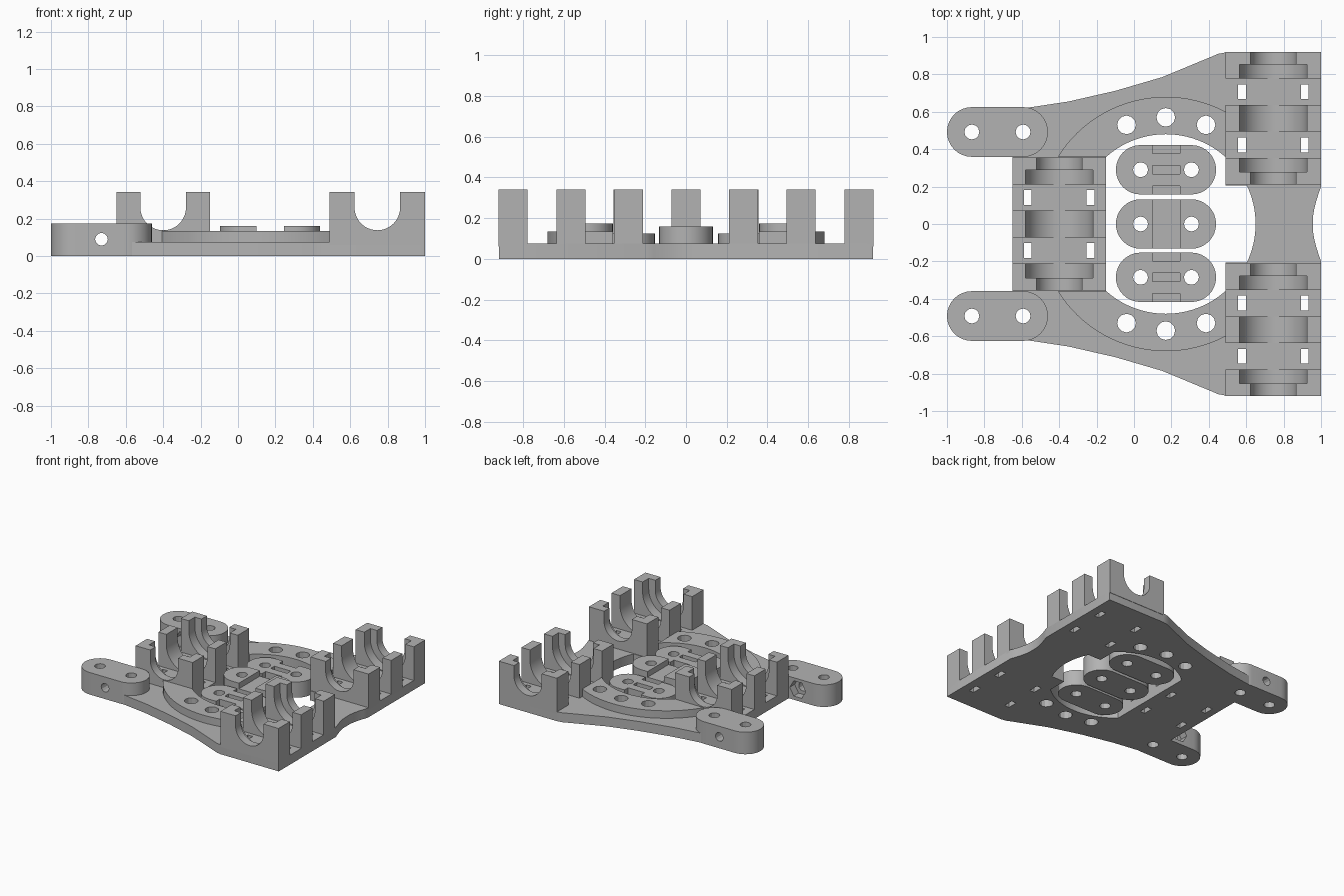
import bpy, bmesh
from math import sin, cos, pi, radians
from mathutils import Matrix

cube = bpy.data.objects.get("Cube")
if cube:
    bpy.data.objects.remove(cube, do_unlink=True)

grey = bpy.data.materials.new("plain grey")
grey.use_nodes = True
grey.diffuse_color = (0.45, 0.45, 0.45, 1)
grey.node_tree.nodes["Principled BSDF"].inputs["Base Color"].default_value = (0.45, 0.45, 0.45, 1)
parts = []


def prism(name, pts, lo, hi, axis="Z"):
    """Extrude an outline; axis Z takes (x, y) points, axis Y takes (x, z) points."""
    bm = bmesh.new()
    place = (lambda p: (p[0], p[1], lo)) if axis == "Z" else (lambda p: (p[0], lo, p[1]))
    face = bm.faces.new([bm.verts.new(place(p)) for p in pts])
    new = bmesh.ops.extrude_face_region(bm, geom=[face])["geom"]
    move = (0, 0, hi - lo) if axis == "Z" else (0, hi - lo, 0)
    bmesh.ops.translate(bm, vec=move, verts=[v for v in new if isinstance(v, bmesh.types.BMVert)])
    bmesh.ops.recalc_face_normals(bm, faces=bm.faces)
    mesh = bpy.data.meshes.new(name)
    bm.to_mesh(mesh)
    bm.free()
    mesh.materials.append(grey)
    obj = bpy.data.objects.new(name, mesh)
    bpy.context.collection.objects.link(obj)
    return obj


def arc(cx, cy, r, a0, a1, n):
    return [(cx + r * cos(radians(a0 + (a1 - a0) * i / n)),
             cy + r * sin(radians(a0 + (a1 - a0) * i / n))) for i in range(n + 1)]


def rect(x0, x1, y0, y1):
    return [(x0, y0), (x1, y0), (x1, y1), (x0, y1)]


def stadium(x0, x1, y, r):
    return arc(x0, y, r, 90, 270, 16) + arc(x1, y, r, -90, 90, 16)


def hole(x, y, r, lo=-0.1, hi=0.5, axis="Z", n=12):
    return prism("cutter", arc(x, y, r, 0, 360, n)[:-1], lo, hi, axis)


def part(obj, cutters=()):
    """Cut the holes, bake the result and drop the cutters."""
    for c in cutters:
        mod = obj.modifiers.new("cut", "BOOLEAN")
        mod.operation, mod.solver, mod.object = "DIFFERENCE", "EXACT", c
    if cutters:
        bpy.context.view_layer.update()
        baked = bpy.data.meshes.new_from_object(obj.evaluated_get(bpy.context.evaluated_depsgraph_get()))
        obj.modifiers.clear()
        obj.data = baked
        for c in cutters:
            bpy.data.objects.remove(c, do_unlink=True)
    parts.append(obj)


def mirrored(half):
    return half + [(x, -y) for x, y in reversed(half)]


# Bearing seats: centre x, centre y, half width
seats = [("left_rear", 0.745, 0.565, 0.255), ("left_front", 0.745, -0.565, 0.255),
         ("right", -0.4, 0, 0.25)]


def ring_holes():
    return [hole(x, s * y, 0.05) for s in (1, -1)
            for x, y in ((-0.04, 0.53), (0.17, 0.57), (0.385, 0.53))]


def arm_holes(s):
    return [hole(x, s * 0.492, 0.04) for x in (-0.867, -0.593)]


# Base plate with waisted edge, central opening, tie slots and screw holes
waist = [(1 - 0.045 * cos(pi * y / 0.4), y) for y in (0.0, 0.04, 0.08, 0.12, 0.16, 0.2)]
outline = mirrored(waist[1:] + [(1, 0.917), (0.49, 0.917), (0.45, 0.91), (0.42, 0.897), (0.15, 0.785),
                                (-0.1, 0.712), (-0.35, 0.655), (-0.58, 0.62), (-0.58, 0.36), (-0.65, 0.36)])
opening = mirrored(arc(0.17, 0, 0.48, 1, 25.3, 8) + [(0.49, 0.205)] + arc(0.17, 0, 0.48, 48.2, 131.8, 20))
cuts = [prism("cutter", opening, -0.1, 0.2)] + ring_holes() + arm_holes(1) + arm_holes(-1)
for _, cx, cy, w in seats:
    for sx in (-1, 1):
        for sy in (-1, 1):
            x, y = cx + sx * 0.168, cy + sy * 0.142
            cuts.append(prism("cutter", rect(x - 0.021, x + 0.021, y - 0.04, y + 0.04), -0.1, 0.2))
part(prism("base_plate", outline, 0, 0.075), cuts)

# Raised curved ribs around the opening
for s, side in ((1, "rear"), (-1, "front")):
    rib = arc(0.17, 0, 0.68, 61.9, 148, 24) + arc(0.17, 0, 0.48, 131.8, 48.2, 20)
    holes = [hole(x, s * y, 0.05) for x, y in ((-0.04, 0.53), (0.17, 0.57), (0.385, 0.53))]
    part(prism(side + "_rib", [(x, s * y) for x, y in rib], 0.07, 0.135), holes)


# Bearing cradles: wide troughs for the bearing, narrow end stops for the rod
def cradle(name, cx, w, r, y0, y1):
    profile = ([(cx - w, 0.06), (cx + w, 0.06), (cx + w, 0.342), (cx + r, 0.342)]
               + arc(cx, 0.26, r, 0, -180, 24) + [(cx - r, 0.342), (cx - w, 0.342)])
    part(prism(name, profile, y0, y1, "Y"))


for name, cx, cy, w in seats:
    cradle(name + "_middle_cradle", cx, w, 0.18, cy - 0.071, cy + 0.071)
    for s, end in ((1, "rear"), (-1, "front")):
        cradle(f"{name}_{end}_cradle", cx, w, 0.18, *sorted((cy + s * 0.212, cy + s * 0.288)))
        cradle(f"{name}_{end}_stop", cx, w, 0.122, *sorted((cy + s * 0.288, cy + s * 0.355)))

# Arms with vertical screw holes, a cross hole and a hexagonal nut pocket
for s, side in ((1, "rear"), (-1, "front")):
    cross = hole(-0.73, 0.09, 0.034, s * 0.3, s * 0.7, "Y")
    pocket = hole(-0.73, 0.09, 0.07, s * 0.3, s * 0.42, "Y", 6)
    part(prism(side + "_arm", stadium(-0.867, -0.593, s * 0.492, 0.133), 0, 0.175),
         arm_holes(s) + [cross, pocket])

# Belt clamps: a grooved middle one and two notched outer ones
for name, y, top, notches in (("rear_clamp", 0.29, 0.125, (-0.115, 0, 0.115)),
                              ("middle_clamp", 0, 0.16, None),
                              ("front_clamp", -0.285, 0.125, (-0.115, 0, 0.115))):
    holes = [hole(x, y, 0.04) for x in (0.035, 0.307)]
    if notches is None:
        holes.append(prism("cutter", rect(0.1, 0.245, -0.2, 0.2), 0.115, 0.3))
    else:
        for n in notches:
            half = 0.023 if n == 0 else 0.028
            holes.append(prism("cutter", rect(0.1, 0.245, y + n - half, y + n + half), 0.075, 0.3))
    part(prism(name, stadium(0.035, 0.307, y, 0.132), 0, top), holes)

# Smooth the curved walls and keep hard edges sharp
bpy.ops.object.select_all(action="DESELECT")
for obj in parts:
    obj.select_set(True)
bpy.context.view_layer.objects.active = parts[0]
bpy.ops.object.shade_smooth_by_angle(angle=radians(28))
